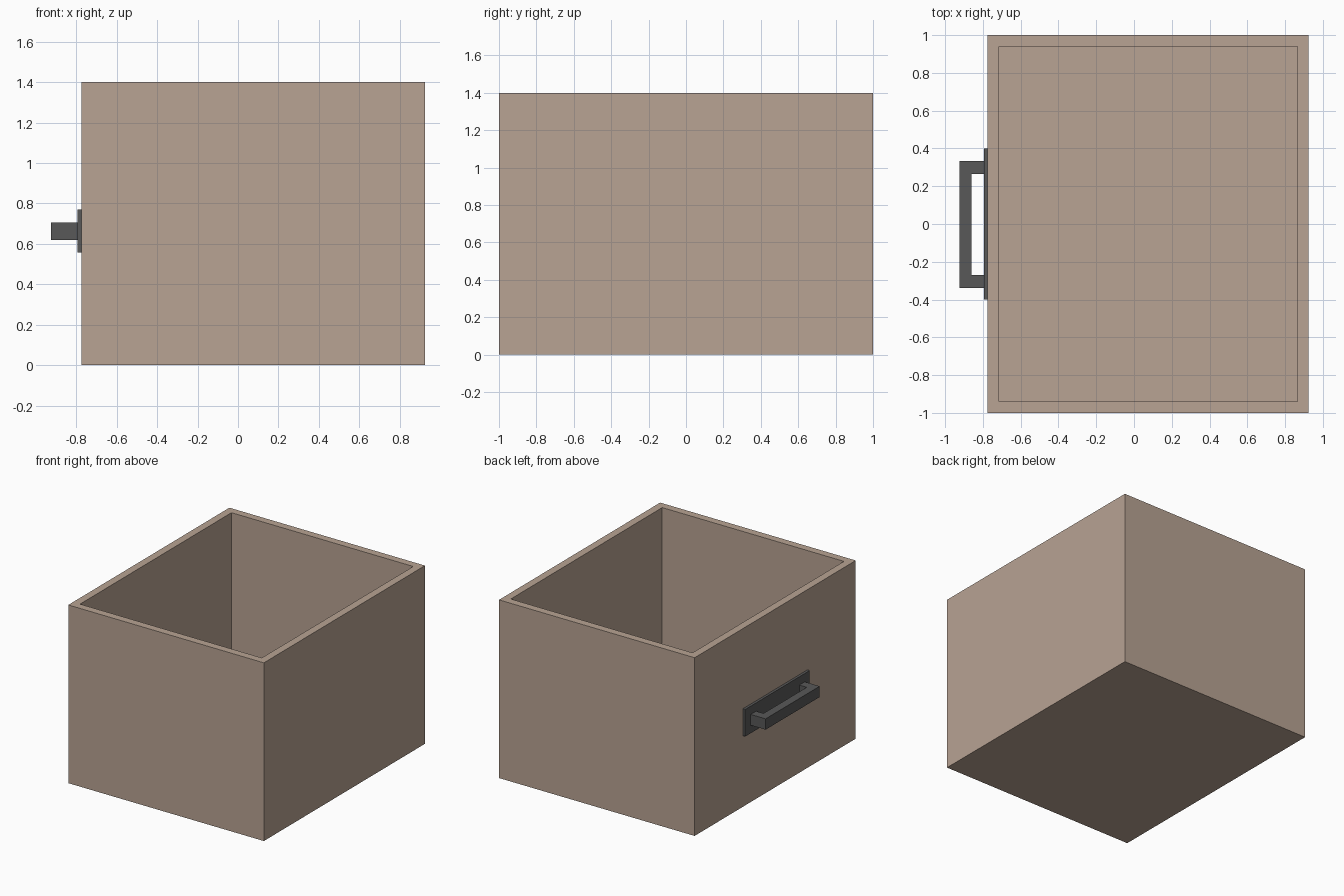
import bpy, bmesh

if "Cube" in bpy.data.objects:
    bpy.data.objects.remove(bpy.data.objects["Cube"])


def material(name, rgb):
    m = bpy.data.materials.new(name)
    m.diffuse_color = (*rgb, 1)
    m.use_nodes = True
    m.node_tree.nodes["Principled BSDF"].inputs["Base Color"].default_value = m.diffuse_color
    return m


wood = material("light_brown_wood", (0.479, 0.366, 0.292))
metal = material("dark_grey_metal", (0.098, 0.098, 0.098))


def make_object(name, bm, mat):
    bmesh.ops.recalc_face_normals(bm, faces=bm.faces)
    mesh = bpy.data.meshes.new(name)
    bm.to_mesh(mesh)
    bm.free()
    mesh.materials.append(mat)
    obj = bpy.data.objects.new(name, mesh)
    bpy.context.collection.objects.link(obj)
    return obj


def box(lo, hi):
    bm = bmesh.new()
    bmesh.ops.create_cube(bm, size=1)
    for v in bm.verts:
        v.co = [(a + b) / 2 + c * (b - a) for a, b, c in zip(lo, hi, v.co)]
    return bm


# Open drawer box: inset the top face, then sink it to form the cavity
WALL, FLOOR, HEIGHT = 0.085, 0.085, 1.4
bm = box((-0.775, -1, 0), (0.925, 1, HEIGHT))
top = max(bm.faces, key=lambda f: f.calc_center_median().z)
bmesh.ops.inset_region(bm, faces=[top], thickness=WALL)
cavity = bmesh.ops.extrude_discrete_faces(bm, faces=[top])["faces"][0]
for v in cavity.verts:
    v.co.z = FLOOR
make_object("drawer_box", bm, wood)

# Backing plate of the handle
make_object("handle_plate", box((-0.795, -0.4, 0.557), (-0.775, 0.4, 0.77)), metal)

# Square U-shaped pull: profile in plan, extruded upward
profile = [(-0.795, -0.338), (-0.925, -0.338), (-0.925, 0.333), (-0.795, 0.333),
           (-0.795, 0.266), (-0.86, 0.266), (-0.86, -0.271), (-0.795, -0.271)]
bm = bmesh.new()
face = bm.faces.new([bm.verts.new((x, y, 0.62)) for x, y in profile])
new = bmesh.ops.extrude_face_region(bm, geom=[face])["geom"]
for v in new:
    if isinstance(v, bmesh.types.BMVert):
        v.co.z = 0.705
make_object("handle_pull", bm, metal)
